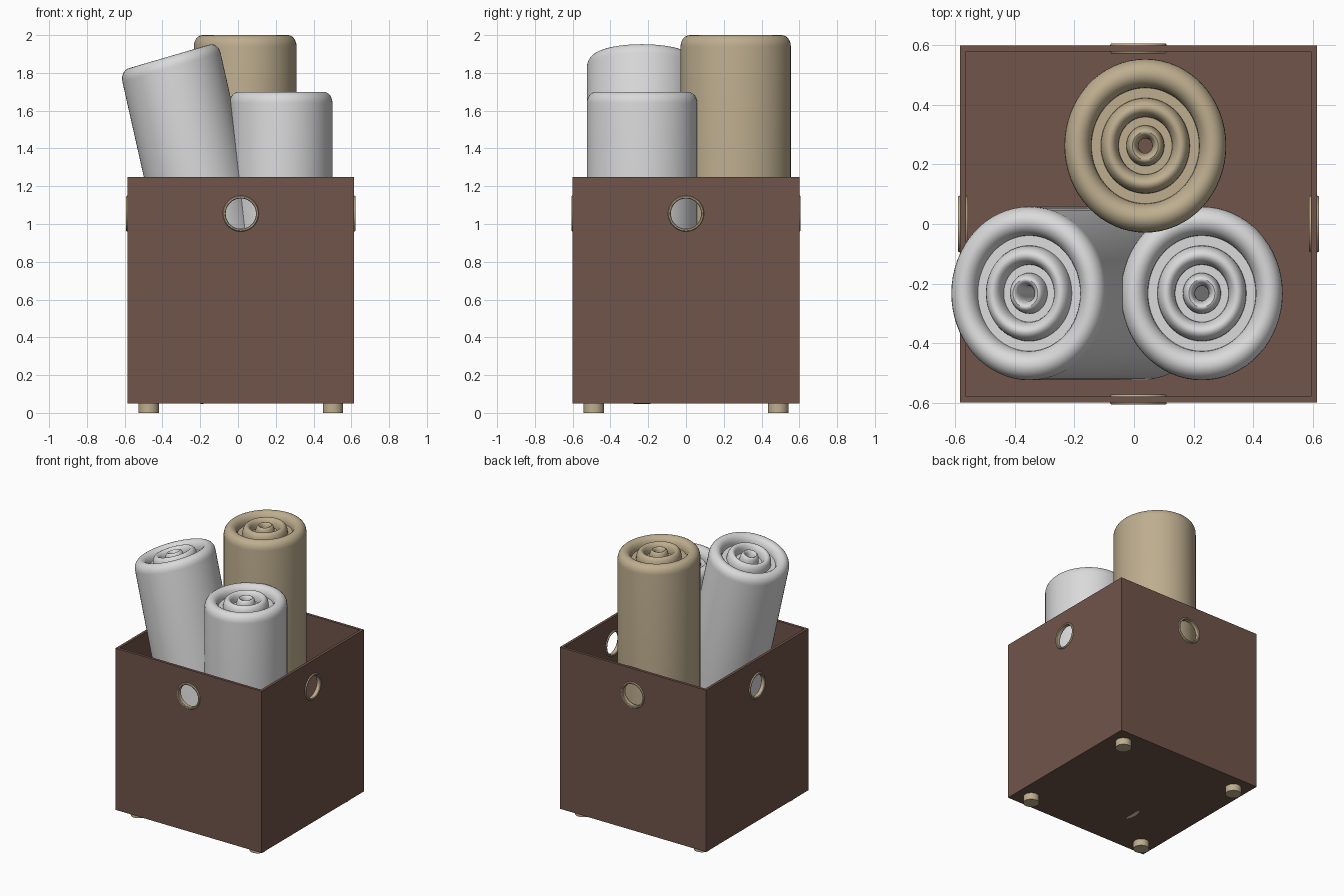
import bpy, bmesh, math
from mathutils import Matrix, Vector

if "Cube" in bpy.data.objects:
    bpy.data.objects.remove(bpy.data.objects["Cube"])


def material(name, rgb):
    m = bpy.data.materials.new(name)
    m.diffuse_color = (*rgb, 1)
    m.use_nodes = True
    m.node_tree.nodes["Principled BSDF"].inputs["Base Color"].default_value = m.diffuse_color
    return m


BROWN = material("brown_leather", (0.162, 0.089, 0.067))
TAN = material("tan", (0.515, 0.423, 0.275))
WHITE = material("white_cotton", (0.70, 0.70, 0.71))
CX = 0.015      # box centre in x


def finish(name, bm, mat, matrix=Matrix(), smooth=True):
    bmesh.ops.transform(bm, matrix=matrix, verts=bm.verts)
    bmesh.ops.recalc_face_normals(bm, faces=bm.faces)
    me = bpy.data.meshes.new(name)
    bm.to_mesh(me)
    bm.free()
    ob = bpy.data.objects.new(name, me)
    bpy.context.collection.objects.link(ob)
    me.materials.append(mat)
    if smooth:
        bpy.ops.object.select_all(action='DESELECT')
        ob.select_set(True)
        bpy.context.view_layer.objects.active = ob
        bpy.ops.object.shade_smooth_by_angle(angle=math.radians(40))
    return ob


def lathe(profile, n):
    """Closed (r, z) outline turned around z."""
    bm = bmesh.new()
    rings = []
    for i in range(n):
        a = 2 * math.pi * i / n
        rings.append([bm.verts.new((r * math.cos(a), r * math.sin(a), z)) for r, z in profile])
    k = len(profile)
    for i in range(n):
        p, q = rings[i], rings[(i + 1) % n]
        for j in range(k):
            bm.faces.new((p[j], q[j], q[(j + 1) % k], p[(j + 1) % k]))
    return bm


def box(name, size, loc):
    bm = bmesh.new()
    bmesh.ops.create_cube(bm, size=1)
    return finish(name, bm, BROWN, Matrix.Translation(loc) @ Matrix.Diagonal((*size, 1)), False)


def cylinder(name, r, h, matrix, mat, smooth=True):
    bm = bmesh.new()
    bmesh.ops.create_cone(bm, cap_ends=True, segments=48, radius1=r, radius2=r, depth=h)
    return finish(name, bm, mat, matrix, smooth)


# Open box with a round hole in each wall
body = box("storage_box", (1.2, 1.2, 1.2), (CX, 0, 0.65))
hole = Matrix.Translation((CX, 0, 1.055))
cutters = [box("cavity_cutter", (1.16, 1.16, 1.4), (CX, 0, 0.77)),
           cylinder("hole_cutter_y", 0.086, 3, hole @ Matrix.Rotation(math.pi / 2, 4, 'X'), BROWN, False),
           cylinder("hole_cutter_x", 0.086, 3, hole @ Matrix.Rotation(math.pi / 2, 4, 'Y'), BROWN, False)]
bpy.context.view_layer.objects.active = body
for c in cutters:
    c.hide_render = True
    mod = body.modifiers.new("cut", 'BOOLEAN')
    mod.operation = 'DIFFERENCE'
    mod.solver = 'EXACT'
    mod.object = c
    bpy.ops.object.modifier_apply(modifier=mod.name)
    bpy.data.objects.remove(c, do_unlink=True)

# Grommet rings around the holes
ring = [(0.080, -0.013), (0.084, -0.017), (0.091, -0.017), (0.095, -0.012),
        (0.095, 0.012), (0.091, 0.017), (0.084, 0.017), (0.080, 0.013)]
for i, side in enumerate(("right", "back", "left", "front")):
    m = (hole @ Matrix.Rotation(i * math.pi / 2, 4, 'Z') @ Matrix.Translation((0.59, 0, 0))
         @ Matrix.Rotation(math.pi / 2, 4, 'Y'))
    finish("grommet_" + side, lathe(ring, 48), TAN, m)

# Feet
for sx in (-1, 1):
    for sy in (-1, 1):
        cylinder("foot", 0.054, 0.05, Matrix.Translation((CX + sx * 0.488, sy * 0.488, 0.025)), TAN)


def towel(name, mat, rx, ry, top, axis, slope=0.0):
    """Rolled towel: concentric rounded rolls on both ends, hole down the middle.
    axis points from the top centre to the bottom centre; slope tilts the ends."""
    length, depth = axis.length, 0.06
    cap = []
    for r_in, r_out in ((0.665, 1.0), (0.33, 0.55), (0.085, 0.235)):
        c, w = (r_in + r_out) / 2, (r_out - r_in) / 2
        for j in range(13):
            t = math.pi * j / 12
            cap.append((c + w * math.cos(t), depth * (math.sin(t) - 1)))
    half = length / 2
    prof = [(r, half + z) for r, z in cap] + [(r, -half - z) for r, z in reversed(cap)]
    # columns: cross-section x (along the sloped end), y, and the long axis
    u = -axis.normalized()
    mid = top + axis / 2
    m = Matrix(((rx, 0, u.x, mid.x), (0, ry, u.y, mid.y),
                (rx * slope, 0, u.z, mid.z), (0, 0, 0, 1)))
    finish(name, lathe(prof, 64), mat, m)


# Three rolled towels
towel("tall_tan_towel", TAN, 0.272, 0.292, Vector((0.038, 0.263, 2.0)), Vector((0, 0, -1.925)))
towel("short_white_towel", WHITE, 0.272, 0.292, Vector((0.228, -0.233, 1.7)), Vector((0, 0, -1.625)))
towel("leaning_white_towel", WHITE, 0.26, 0.292, Vector((-0.365, -0.233, 1.887)),
      Vector((0.225, 0, -1)) * 1.775, 0.293)
